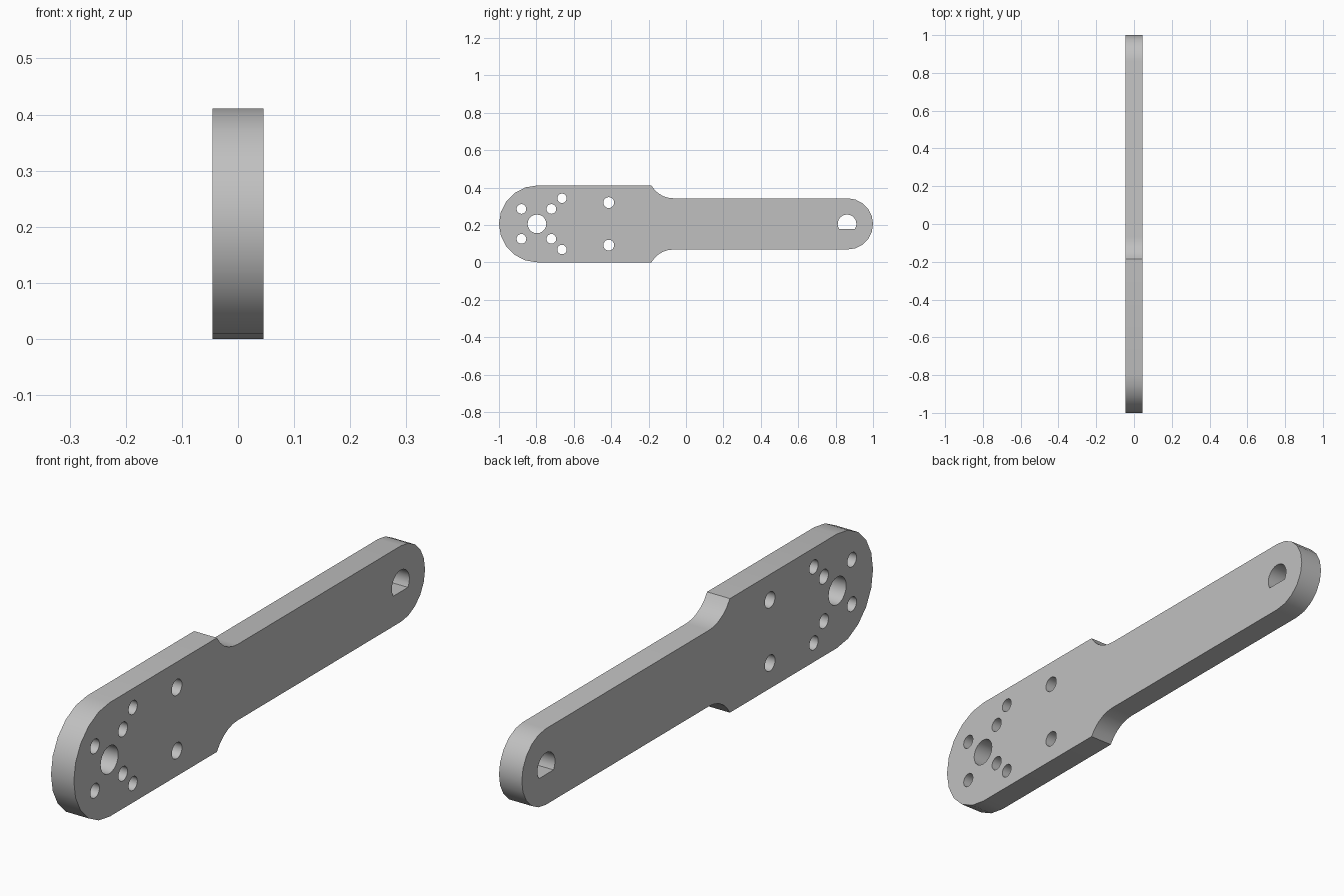
import bpy
from math import pi, sin, cos, asin, radians

cube = bpy.data.objects.get("Cube")
if cube:
    bpy.data.objects.remove(cube, do_unlink=True)

MID = 0.2055          # height of the long axis
HALF_THICK = 0.0455
WIDE, NARROW = 0.2055, 0.137


def arc(cy, cz, r, start, end, n):
    """Points on an arc, in (length, height) coordinates."""
    return [(cy + r * cos(start + (end - start) * i / n),
             cz + r * sin(start + (end - start) * i / n)) for i in range(n + 1)]


def circle(cy, cz, r, n=20):
    return arc(cy, cz, r, 0, 2 * pi, n)[:-1]


# Upper half of the outline: round tip, concave shoulder, wide rounded end
shoulder_y, fillet_y, fillet_r = -0.185, -0.067, 0.136
sweep = asin((fillet_y - shoulder_y) / fillet_r)
upper = arc(1 - NARROW, 0, NARROW, 0, pi / 2, 5)
upper += arc(fillet_y, NARROW + fillet_r, fillet_r, -pi / 2, -pi / 2 - sweep, 5)[:-1]
upper += [(shoulder_y, WIDE)]
upper += arc(WIDE - 1, 0, WIDE, pi / 2, pi, 5)
lower = [(y, -z) for y, z in reversed(upper[1:-1])]
loops = [[(y, z + MID) for y, z in upper + lower]]

# Large pivot hole and D-shaped shaft hole
loops.append(circle(-0.797, MID, 0.05))
flat = asin(0.028 / 0.05)
loops.append(arc(0.861, MID, 0.05, -flat, pi + flat, 16))

# Bolt holes, mirrored about the long axis
for y, offset, r in [(-0.88, 0.08, 0.026), (-0.72, 0.08, 0.026),
                     (-0.663, 0.137, 0.025), (-0.413, 0.114, 0.029)]:
    for side in (-1, 1):
        loops.append(circle(y, MID + side * offset, r))

# Filled, extruded profile
curve = bpy.data.curves.new("arm_profile", "CURVE")
curve.dimensions = "2D"
curve.fill_mode = "BOTH"
curve.extrude = HALF_THICK
for points in loops:
    spline = curve.splines.new("POLY")
    spline.points.add(len(points) - 1)
    for p, (y, z) in zip(spline.points, points):
        p.co = (y, z, 0, 1)
    spline.use_cyclic_u = True

arm = bpy.data.objects.new("lever_arm", curve)
bpy.context.collection.objects.link(arm)
arm.rotation_euler = (pi / 2, 0, pi / 2)   # stand the profile upright along y
bpy.ops.object.select_all(action="DESELECT")
arm.select_set(True)
bpy.context.view_layer.objects.active = arm
bpy.ops.object.convert(target="MESH")
bpy.ops.object.transform_apply(location=False, rotation=True, scale=False)

# Weld caps to rims and smooth the round edges
bpy.ops.object.mode_set(mode="EDIT")
bpy.ops.mesh.select_all(action="SELECT")
bpy.ops.mesh.remove_doubles(threshold=0.0001)
bpy.ops.mesh.normals_make_consistent(inside=False)
bpy.ops.object.mode_set(mode="OBJECT")
bpy.ops.object.shade_smooth_by_angle(angle=radians(32))

# Plain grey metal
grey = bpy.data.materials.new("grey_metal")
grey.use_nodes = True
colour = (0.53, 0.53, 0.53, 1)
grey.diffuse_color = colour
grey.node_tree.nodes["Principled BSDF"].inputs["Base Color"].default_value = colour
arm = bpy.context.object
arm.data.materials.clear()
arm.data.materials.append(grey)
